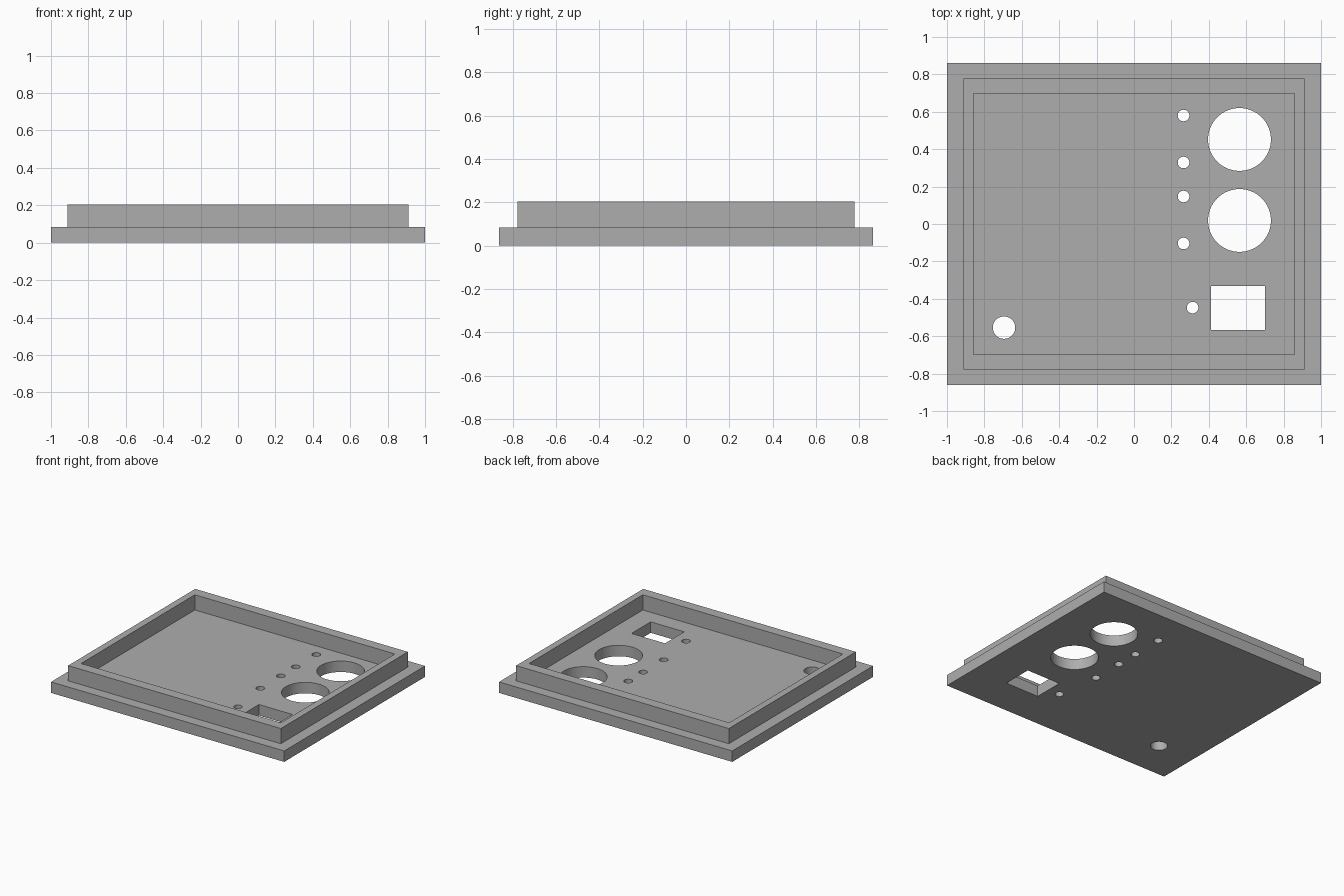
import bpy, bmesh
from mathutils import Matrix, Vector

if "Cube" in bpy.data.objects:
    bpy.data.objects.remove(bpy.data.objects["Cube"], do_unlink=True)

PLATE_TOP, RIM_TOP = 0.085, 0.203

grey = bpy.data.materials.new("plain grey")
grey.use_nodes = True
grey.diffuse_color = (0.42, 0.42, 0.42, 1)
grey.node_tree.nodes["Principled BSDF"].inputs["Base Color"].default_value = grey.diffuse_color


def add_box(bm, low, high):
    low, high = Vector(low), Vector(high)
    place = Matrix.Translation((low + high) / 2) @ Matrix.Diagonal((*(high - low), 1))
    bmesh.ops.create_cube(bm, size=1, matrix=place)


def add_cylinder(bm, x, y, radius, sides):
    bmesh.ops.create_cone(bm, cap_ends=True, segments=sides, radius1=radius, radius2=radius,
                          depth=1, matrix=Matrix.Translation((x, y, 0)))


def finish(name, bm):
    mesh = bpy.data.meshes.new(name)
    bm.to_mesh(mesh)
    bm.free()
    mesh.materials.append(grey)
    obj = bpy.data.objects.new(name, mesh)
    bpy.context.collection.objects.link(obj)
    return obj


def cut(obj, cutter):
    mod = obj.modifiers.new("cutouts", "BOOLEAN")
    mod.operation, mod.solver, mod.object = "DIFFERENCE", "EXACT", cutter
    bpy.ops.object.select_all(action="DESELECT")
    bpy.context.view_layer.objects.active = obj
    obj.select_set(True)
    bpy.ops.object.modifier_apply(modifier=mod.name)
    bpy.data.objects.remove(cutter, do_unlink=True)
    bpy.ops.object.shade_smooth_by_angle(angle=0.5)


# Base plate
bm = bmesh.new()
add_box(bm, (-1, -0.862, 0), (1, 0.862, PLATE_TOP))
plate = finish("base_plate", bm)

# Openings through the plate: gauges, small lamps, cable hole, switch window
bm = bmesh.new()
for y in (0.452, 0.019):
    add_cylinder(bm, 0.564, y, 0.168, 64)
for x, y in ((0.265, 0.58), (0.265, 0.329), (0.265, 0.147), (0.265, -0.104), (0.313, -0.447)):
    add_cylinder(bm, x, y, 0.031, 32)
add_cylinder(bm, -0.695, -0.554, 0.06, 40)
add_box(bm, (0.412, -0.567, -0.5), (0.7, -0.332, 0.5))
cut(plate, finish("plate_cutter", bm))

# Raised rim
bm = bmesh.new()
add_box(bm, (-0.912, -0.778, PLATE_TOP), (0.912, 0.778, RIM_TOP))
rim = finish("raised_rim", bm)
bm = bmesh.new()
add_box(bm, (-0.858, -0.697, 0), (0.858, 0.697, 0.5))
cut(rim, finish("rim_cutter", bm))
